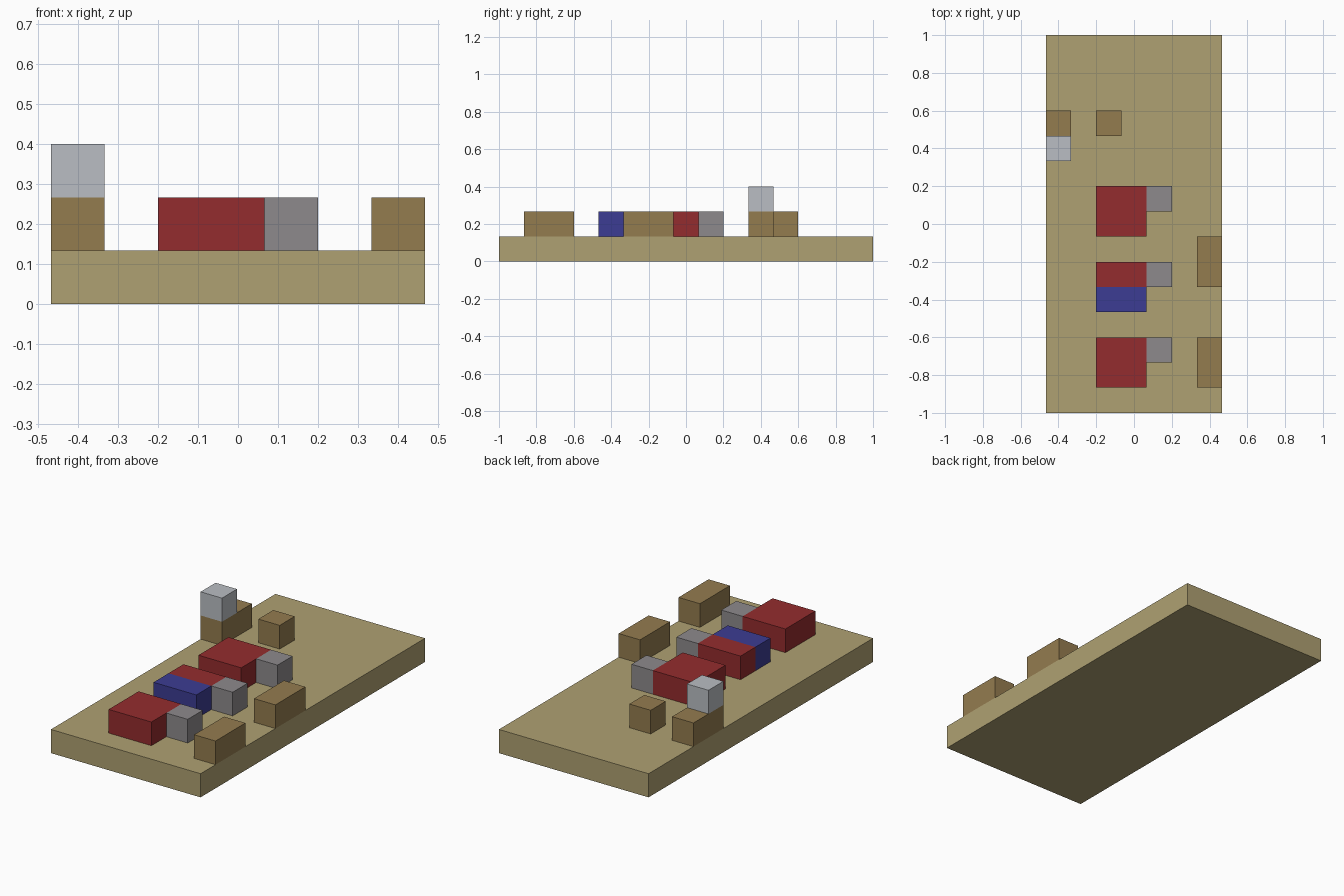
import bpy

default_cube = bpy.data.objects.get("Cube")
if default_cube:
    bpy.data.objects.remove(default_cube, do_unlink=True)

U = 2 / 15  # size of one block


def linear(c):
    c /= 255
    return c / 12.92 if c <= 0.04045 else ((c + 0.055) / 1.055) ** 2.4


def material(name, *rgb):
    mat = bpy.data.materials.new(name)
    mat.use_nodes = True
    colour = (*[linear(c) for c in rgb], 1)
    mat.diffuse_color = colour
    bsdf = mat.node_tree.nodes["Principled BSDF"]
    bsdf.inputs["Base Color"].default_value = colour
    bsdf.inputs["Roughness"].default_value = 0.8
    return mat


TAN = material("tan", 175, 161, 114)
BROWN = material("brown", 148, 124, 79)
RED = material("red", 148, 44, 46)
BLUE = material("blue", 60, 60, 147)
GREY = material("grey", 141, 138, 140)
SILVER = material("silver", 186, 190, 195)


def block(name, mat, x, y, z, width=1, depth=1):
    """Box with its lower front corner at x, y, z, measured in blocks."""
    bpy.ops.mesh.primitive_cube_add(
        size=1, location=((x + width / 2) * U, (y + depth / 2) * U, (z + 0.5) * U))
    obj = bpy.context.object
    obj.name = name
    obj.scale = (width * U, depth * U, U)
    bpy.ops.object.transform_apply(location=False, rotation=False, scale=True)
    obj.data.materials.append(mat)


# Ground slab
block("ground_slab", TAN, -3.5, -7.5, 0, 7, 15)

# Central row: three wide blocks, each with a small grey block beside it
block("front_red_block", RED, -1.5, -6.5, 1, 2, 2)
block("middle_red_block", RED, -1.5, -2.5, 1, 2, 1)
block("middle_blue_block", BLUE, -1.5, -3.5, 1, 2, 1)
block("back_red_block", RED, -1.5, -0.5, 1, 2, 2)
for place, y in (("front", -5.5), ("middle", -2.5), ("back", 0.5)):
    block(place + "_grey_block", GREY, 0.5, y, 1)

# Brown blocks along the left edge
for place, y in (("front", -6.5), ("back", -2.5)):
    block(place + "_edge_block", BROWN, 2.5, y, 1, 1, 2)

# Right rear corner: stacked post and a single block
block("post_base", BROWN, -3.5, 2.5, 1, 1, 2)
block("post_top", SILVER, -3.5, 2.5, 2)
block("rear_single_block", BROWN, -1.5, 3.5, 1)
